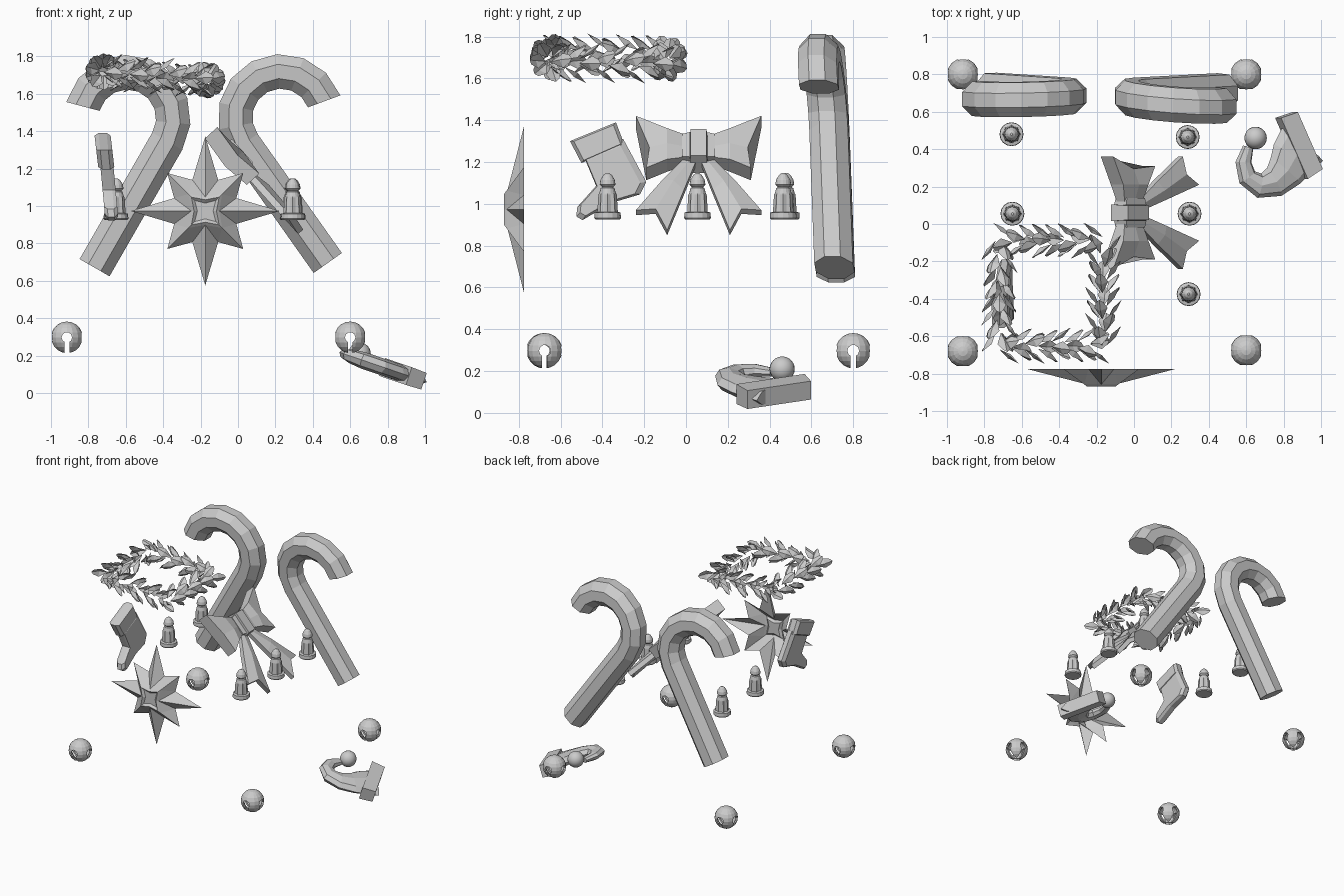
import bpy, bmesh, math, random
from math import sin, cos, pi, radians
from mathutils import Vector as V, Matrix

if "Cube" in bpy.data.objects:
    bpy.data.objects.remove(bpy.data.objects["Cube"])

random.seed(4)


def make(name, verts, faces):
    me = bpy.data.meshes.new(name)
    me.from_pydata([tuple(v) for v in verts], [], faces)
    bm = bmesh.new()
    bm.from_mesh(me)
    bmesh.ops.recalc_face_normals(bm, faces=bm.faces)
    bm.to_mesh(me)
    bm.free()
    ob = bpy.data.objects.new(name, me)
    bpy.context.collection.objects.link(ob)
    return ob


def loft(name, rings, caps=True):
    n = len(rings[0])
    verts = [v for r in rings for v in r]
    faces = [(k*n + i, k*n + (i+1) % n, (k+1)*n + (i+1) % n, (k+1)*n + i)
             for k in range(len(rings)-1) for i in range(n)]
    if caps:
        faces += [tuple(range(n)), tuple(range((len(rings)-1)*n, len(rings)*n))]
    return make(name, verts, faces)


def box(name, c, ex, ey, ez, taper=1.0):
    sq = [(-1, -1), (1, -1), (1, 1), (-1, 1)]
    return loft(name, [[V(c) + ez*s + (ex*a + ey*b)*k for a, b in sq]
                       for s, k in ((-1, 1), (1, taper))])


# Candy canes: octagonal tube, straight stem then hook
def cane(name, base, tilt, m, dyz, dyx, L=0.78, R=0.246, r=0.1):
    pts = [(0, 0, pi)] + [(R - R*cos(t), L + R*sin(t), pi - t)
                          for t in [radians(195)*i/8 for i in range(9)]]
    rings, c, s = [], cos(tilt), sin(tilt)
    for u, v, a in pts:
        ring = []
        for k in range(8):
            q = pi/8 + k*pi/4
            uu, vv = u + r*cos(q)*cos(a), v + r*cos(q)*sin(a)
            x, z = uu*c - vv*s, uu*s + vv*c
            ring.append((base[0] + m*x, base[1] + dyz*z + dyx*x + r*sin(q), base[2] + z))
        rings.append(ring)
    loft(name, rings)


cane("candy_cane_right", (0.48, 0.71, 0.695), radians(35.3), 1, -0.087, -0.07)
cane("candy_cane_left", (-0.767, 0.715, 0.67), radians(29.9), -1, -0.05, -0.02)

# Small candle lights: lathed with a fluted body
PROFILE = [(0.058, 0.925, 0), (0.064, 0.932, 0), (0.062, 0.958, 0), (0.049, 0.962, 1),
           (0.044, 1.045, 1), (0.04, 1.05, 0), (0.033, 1.075, 0), (0.026, 1.08, 0),
           (0.038, 1.092, 0), (0.034, 1.115, 0), (0.02, 1.138, 0), (0.006, 1.148, 0)]
for i, (x, y) in enumerate([(-0.655, 0.48), (-0.65, 0.055), (0.287, 0.465),
                            (0.297, 0.055), (0.292, -0.375)]):
    loft(f"candle_light_{i+1}",
         [[(x + r*(0.86 if f and k % 2 else 1)*cos(k*pi/8),
            y + r*(0.86 if f and k % 2 else 1)*sin(k*pi/8), z) for k in range(16)]
          for r, z, f in PROFILE])

# Jingle bells: hollow sphere with keyhole slots on four sides
def sphere(name, r, seg=16, rings=10):
    me = bpy.data.meshes.new(name)
    bm = bmesh.new()
    bmesh.ops.create_uvsphere(bm, u_segments=seg, v_segments=rings, radius=r)
    bm.to_mesh(me)
    bm.free()
    ob = bpy.data.objects.new(name, me)
    bpy.context.collection.objects.link(ob)
    return ob


bell = sphere("jingle_bell_1", 0.085)
X, Y, Z = V((1, 0, 0)), V((0, 1, 0)), V((0, 0, 1))
cutters = [sphere("cut_inside", 0.07)]
for d, e in ((X, Y), (Y, X)):
    cutters.append(box("cut_slot", (0, 0, -0.05), d*0.2, e*0.013, Z*0.055))
    cutters.append(loft("cut_hole", [[d*s + e*0.028*cos(k*pi/5) + Z*0.028*sin(k*pi/5)
                                      for k in range(10)] for s in (-0.2, 0.2)]))
for c in cutters:
    c.hide_render = True
    mod = bell.modifiers.new("cut", 'BOOLEAN')
    mod.operation, mod.object, mod.solver = 'DIFFERENCE', c, 'EXACT'
bpy.context.view_layer.update()
shell = bpy.data.meshes.new_from_object(bell.evaluated_get(bpy.context.evaluated_depsgraph_get()))
bell.modifiers.clear()
bell.data = shell
for c in cutters:
    bpy.data.objects.remove(c)
for i, (x, y) in enumerate([(-0.915, 0.8), (-0.915, -0.68), (0.6, 0.8), (0.6, -0.675)]):
    ob = bell if i == 0 else bpy.data.objects.new(f"jingle_bell_{i+1}", shell)
    if i:
        bpy.context.collection.objects.link(ob)
    ob.location = (x, y, 0.297)

# Eight-pointed star: ridged points around a small concave centre, open at the back
def sp(r, k, y):
    return (-0.175 + r*sin(k*pi/8), y, 0.973 + r*cos(k*pi/8))


sv = [sp(0.18 if k % 2 else (0.287 if k % 4 else 0.398), k, -0.775) for k in range(16)]
for rd, rc, y in ((0.128, 0.075, -0.858), (0.105, 0.06, -0.87), (0.08, 0.042, -0.855)):
    sv += [sp(rd if k % 2 else rc, 2*k, y) for k in range(8)]
sf = []
for k in range(8):
    a, b, n = 2*k, (2*k + 2) % 16, (k + 1) % 8
    sf += [(a, a+1, 16+k), (a+1, b, 16+n), (a+1, 16+n, 16+k),
           (16+k, 16+n, 24+n, 24+k), (24+k, 24+n, 32+n, 32+k)]
sf.append(tuple(range(32, 40)))
make("star", sv, sf)

# Hat: tapered curling body lying on a slope, brim band and pompom
def slope(x, y):
    return V((x, y, 0.215 - 0.34*(x - 0.55)))


path = [(0.90, 0.425, 0.145), (0.85, 0.355, 0.13), (0.81, 0.285, 0.108), (0.75, 0.225, 0.085),
        (0.67, 0.205, 0.066), (0.605, 0.25, 0.054), (0.585, 0.33, 0.045), (0.61, 0.41, 0.03)]
pts = [slope(x, y) for x, y, _ in path]
up = V((0.34, 0, 1)).normalized()
rings = []
for i, p in enumerate(pts):
    t = (pts[min(i+1, 7)] - pts[max(i-1, 0)]).normalized()
    side, w = t.cross(up).normalized(), path[i][2]
    rings.append([p + side*w*cos(k*pi/4) + up*min(0.045, w*0.7)*sin(k*pi/4) for k in range(8)])
loft("hat_body", rings)
ax = V((0.9, 0.44, -0.306)).normalized()
al = up.cross(ax).normalized()
box("hat_brim", (0.885, 0.425, 0.1), al*0.18, up*0.05, ax*0.05, 0.93)
pom = sphere("hat_pompom", 0.06, 20, 12)
pom.location = (0.65, 0.46, 0.21)
pom.data.shade_smooth()

# Bow: tilted frame, s across (y), t up the bow, n out of it
T, N = V((-0.67, 0, 0.74)), V((0.74, 0, 0.67))
C = V((-0.02, 0.06, 1.254))


def bow(s, t, n):
    return C + Y*s + T*t + N*n


def ribbon(name, secs):
    # each section: top point, middle fold, bottom point, half thickness, fold depth
    loft(name, [[bow(*a, h), bow(*m, h - f), bow(*b, h),
                 bow(*b, -h), bow(*m, -h - f), bow(*a, -h)] for a, m, b, h, f in secs])


for m, side in ((-1, "left"), (1, "right")):
    ribbon(f"bow_loop_{side}", [
        ((m*0.04, 0.07), (m*0.04, 0.0), (m*0.04, -0.06), 0.025, 0.0),
        ((m*0.15, 0.105), (m*0.15, -0.005), (m*0.15, -0.095), 0.045, -0.015),
        ((m*0.30, 0.185), (m*0.235, 0.0), (m*0.25, -0.15), 0.045, 0.02)])
    ribbon(f"bow_tail_{side}", [
        ((m*0.075, -0.07), (m*0.045, -0.08), (m*0.015, -0.09), 0.015, 0.0),
        ((m*0.17, -0.20), (m*0.12, -0.23), (m*0.07, -0.27), 0.018, -0.025),
        ((m*0.30, -0.40), (m*0.205, -0.41), (m*0.15, -0.53), 0.018, -0.02)])
    box(f"bow_collar_{side}", bow(m*0.06, 0, 0), T*0.08, N*0.045, Y*m*0.018, 0.9)
box("bow_knot", bow(0, 0, 0.005), Y*0.045, T*0.1, N*0.055, 0.85)

# Stocking: side outlines extruded along x with softened edges
def slab(name, outline, x, h, lean):
    cy = sum(p[0] for p in outline)/len(outline)
    cz = sum(p[1] for p in outline)/len(outline)
    loft(name, [[(x + d*h + lean*(z - 1.1), cy + (y - cy)*k, cz + (z - cz)*k)
                 for y, z in outline] for d, k in ((-1, 0.86), (-0.5, 1), (0.5, 1), (1, 0.86))])


slab("stocking_leg", [(-0.49, 1.23), (-0.43, 1.086), (-0.52, 0.985), (-0.525, 0.94), (-0.495, 0.922),
                      (-0.355, 1.005), (-0.22, 1.045), (-0.19, 1.105), (-0.30, 1.31)],
     -0.69, 0.035, -0.08)
slab("stocking_cuff", [(-0.555, 1.30), (-0.50, 1.195), (-0.295, 1.285), (-0.335, 1.39)],
     -0.695, 0.043, -0.1)

# Wreath: four straight garland sides made of folded leaves
lv, lf = [], []
corners = [V((-0.72, -0.65, 0)), V((-0.165, -0.65, 0)), V((-0.165, -0.09, 0)), V((-0.72, -0.09, 0))]
for k in range(4):
    a, b = corners[k], corners[(k+1) % 4]
    t = (b - a).normalized()
    out = t.cross(Z)
    for i in range(8):
        p = a.lerp(b, i/8)
        for j in range(3):
            q = 2*pi*j/3 + i*0.9 + random.uniform(-0.3, 0.3)
            rad = out*cos(q) + Z*sin(q)
            d = (t*0.8 + rad*0.6).normalized()
            w = t.cross(rad)
            n = d.cross(w)
            o = p + rad*0.02 + Z*(1.695 - 0.08*(p.x + 0.435))
            s = len(lv)
            lv += [o, o + d*0.07 + w*0.036 + n*0.01, o + d*0.115 + w*0.02, o + d*0.13,
                   o + d*0.115 - w*0.02, o + d*0.07 - w*0.036 + n*0.01, o + d*0.065 - n*0.012]
            lf += [(s, s+1, s+6), (s+1, s+2, s+3, s+6), (s+6, s+3, s+4, s+5), (s, s+6, s+5)]
make("wreath_leaves", lv, lf)
